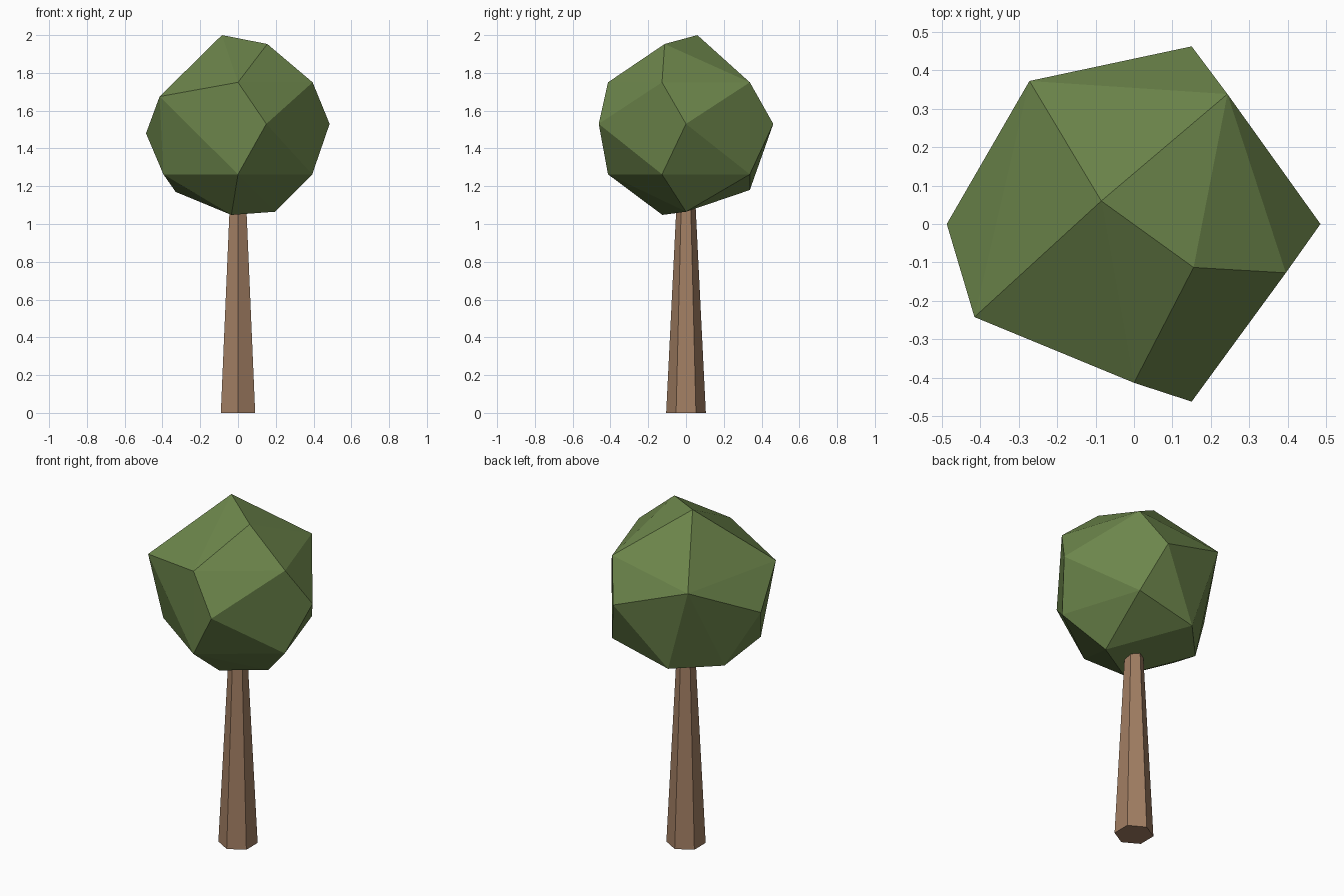
import bpy, bmesh

if "Cube" in bpy.data.objects:
    bpy.data.objects.remove(bpy.data.objects["Cube"])


def finish(name, bm, color):
    bmesh.ops.recalc_face_normals(bm, faces=bm.faces[:])
    mesh = bpy.data.meshes.new(name)
    bm.to_mesh(mesh)
    bm.free()
    obj = bpy.data.objects.new(name, mesh)
    bpy.context.collection.objects.link(obj)
    mat = bpy.data.materials.new(name + "_color")
    mat.diffuse_color = (*color, 1)
    mat.use_nodes = True
    mat.node_tree.nodes["Principled BSDF"].inputs["Base Color"].default_value = mat.diffuse_color
    mesh.materials.append(mat)
    return obj


# Trunk: tapered six-sided post, its top tucked into the crown
TRUNK_TOP, R_BASE, R_TOP = 1.15, 0.105, 0.048
bm = bmesh.new()
bmesh.ops.create_cone(bm, cap_ends=True, segments=6, radius1=R_BASE,
                      radius2=R_TOP, depth=TRUNK_TOP)
bmesh.ops.translate(bm, verts=bm.verts[:], vec=(0, 0, TRUNK_TOP / 2))
finish("trunk", bm, (0.36, 0.21, 0.125))

# Crown: irregular faceted ball, the hull of a few rings of corner points
rings = [
    [(-0.085, 0.06, 2.0), (0.155, -0.113, 1.953)],                        # peak
    [(0, -0.413, 1.75), (0.395, -0.127, 1.75), (0.243, 0.338, 1.75),
     (-0.272, 0.372, 1.675), (-0.415, -0.242, 1.675)],                    # shoulder
    [(0.485, 0, 1.53), (0.15, -0.462, 1.53), (0.15, 0.462, 1.53),
     (-0.487, 0, 1.48)],                                                  # widest
    [(0, -0.413, 1.263), (0.393, -0.127, 1.263), (0.243, 0.338, 1.263),
     (-0.395, -0.13, 1.263)],                                             # lower
    [(-0.33, 0.115, 1.17), (-0.12, 0.338, 1.18), (-0.035, -0.125, 1.048),
     (0.197, 0, 1.065)],                                                  # underside
]
bm = bmesh.new()
for ring in rings:
    for p in ring:
        bm.verts.new(p)
bmesh.ops.convex_hull(bm, input=bm.verts[:])
finish("crown", bm, (0.15, 0.235, 0.07))
